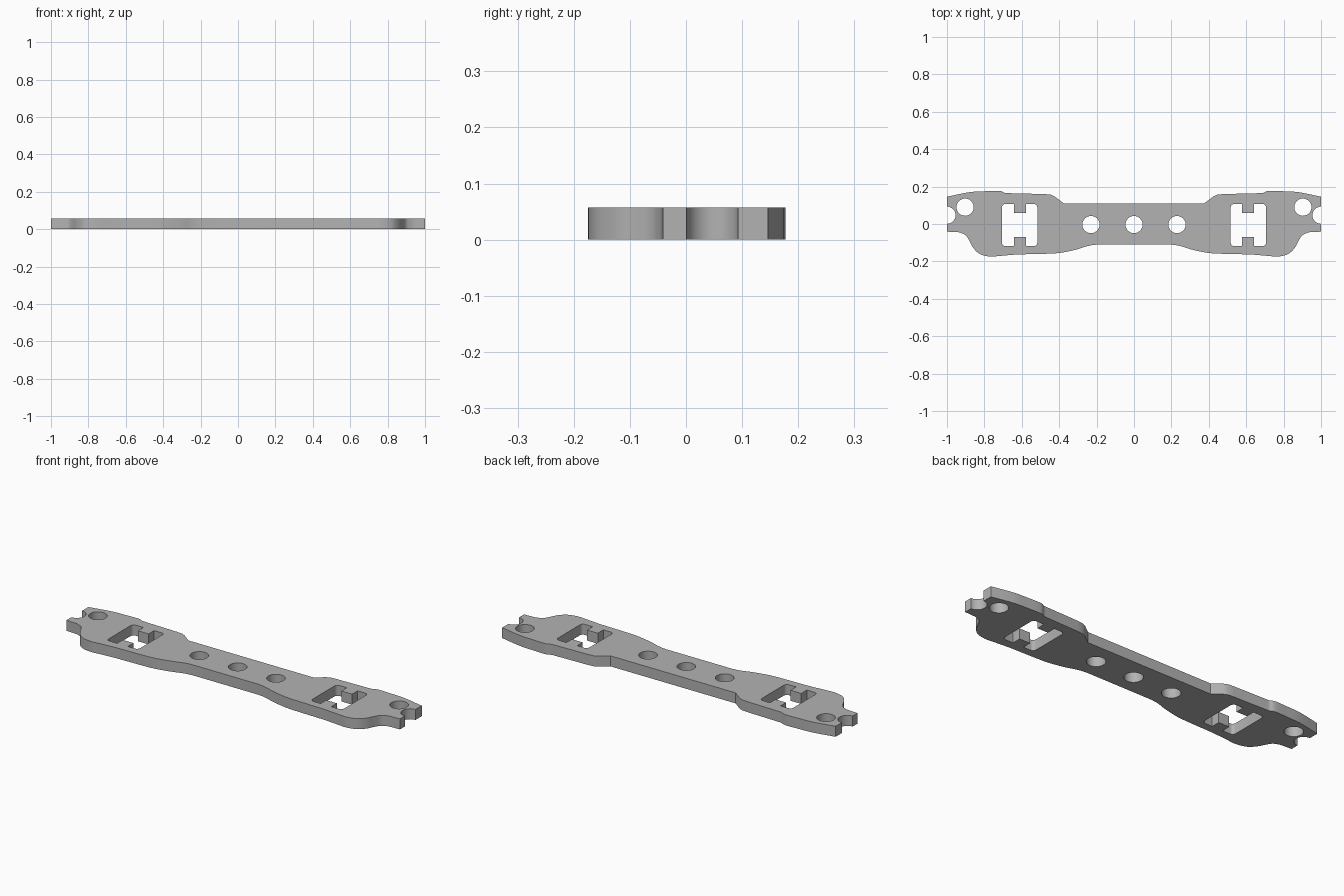
import bpy, bmesh, math
from mathutils import Vector

cube = bpy.data.objects.get("Cube")
if cube:
    bpy.data.objects.remove(cube, do_unlink=True)

THICK = 0.057
HOLE_R = 0.046


def arc(cx, cy, r, start, end, n):
    """Points along an arc, angles in degrees."""
    return [(cx + r * math.cos(math.radians(start + (end - start) * i / n)),
             cy + r * math.sin(math.radians(start + (end - start) * i / n)))
            for i in range(n + 1)]


def circle(cx, cy, r, n=32):
    return arc(cx, cy, r, 0, 360, n)[:-1]


def spline(pts, n=5):
    """Smooth curve passing through the points."""
    p = [Vector(q) for q in pts]
    p = [2 * p[0] - p[1]] + p + [2 * p[-1] - p[-2]]
    out = []
    for a, b, c, d in zip(p, p[1:], p[2:], p[3:]):
        for i in range(n):
            t = i / n
            out.append(tuple(0.5 * (2 * b + (c - a) * t + (2 * a - 5 * b + 4 * c - d) * t**2
                                    + (3 * b - a - 3 * c + d) * t**3)))
    return out + [tuple(p[-2])]


def mirror(pts):
    return [(-x, y) for x, y in reversed(pts)]


# Right half of the outline, from the top middle round to the bottom middle
top_edge = [(0.375, 0.11), (0.425, 0.148), (0.445, 0.157), (0.48, 0.16), (0.68, 0.15 + 0.015)]
shoulder = spline([(0.69, 0.166), (0.72, 0.177), (0.80, 0.175), (0.88, 0.17), (1.0, 0.146)])
end_notch = arc(1.0, 0.047, HOLE_R, 90, 270, 16)
end_tab = [(1.0, -0.041), (0.94, -0.044)]
belly = spline([(0.93, -0.046), (0.90, -0.06), (0.88, -0.09), (0.86, -0.127), (0.825, -0.16),
                (0.77, -0.174), (0.71, -0.17), (0.62, -0.163), (0.50, -0.16), (0.40, -0.155),
                (0.31, -0.137), (0.245, -0.117), (0.20, -0.11)])
half = top_edge + shoulder + end_notch + end_tab + belly
outline = half + mirror(half)

# Window with a locking tab at the top and bottom, rounded at its four corners
x0, x1, y0, y1, r = 0.517, 0.706, -0.118, 0.107, 0.018
t0, t1, low, high = 0.578, 0.642, -0.07, 0.06
window = (arc(x1 - r, y1 - r, r, 0, 90, 4) + [(t1, y1), (t1, high), (t0, high), (t0, y1)]
          + arc(x0 + r, y1 - r, r, 90, 180, 4) + arc(x0 + r, y0 + r, r, 180, 270, 4)
          + [(t0, y0), (t0, low), (t1, low), (t1, y0)] + arc(x1 - r, y0 + r, r, 270, 360, 4))

# Windows and round holes
holes = [window, mirror(window)]
holes += [circle(x, -0.003, HOLE_R) for x in (-0.23, 0, 0.23)]
holes += [circle(x, 0.09, HOLE_R) for x in (-0.903, 0.903)]

# Fill the flat profile and extrude it to a plate
bm = bmesh.new()
for loop in [outline] + holes:
    verts = [bm.verts.new((x, y, 0)) for x, y in loop]
    for a, b in zip(verts, verts[1:] + verts[:1]):
        bm.edges.new((a, b))
bmesh.ops.triangle_fill(bm, use_beauty=True, edges=bm.edges[:], normal=(0, 0, 1))
raised = bmesh.ops.extrude_face_region(bm, geom=bm.faces[:], use_keep_orig=True)
bmesh.ops.translate(bm, vec=(0, 0, THICK),
                    verts=[g for g in raised["geom"] if isinstance(g, bmesh.types.BMVert)])
bmesh.ops.recalc_face_normals(bm, faces=bm.faces[:])
mesh = bpy.data.meshes.new("mounting_plate")
bm.to_mesh(mesh)
bm.free()
plate = bpy.data.objects.new("mounting_plate", mesh)
bpy.context.collection.objects.link(plate)

# Plain grey material
grey = bpy.data.materials.new("plain_grey")
grey.use_nodes = True
colour = (0.45, 0.45, 0.45, 1)
grey.diffuse_color = colour
grey.node_tree.nodes["Principled BSDF"].inputs["Base Color"].default_value = colour
mesh.materials.append(grey)

# Smooth curved walls, crisp rims
bpy.ops.object.select_all(action='DESELECT')
plate.select_set(True)
bpy.context.view_layer.objects.active = plate
bpy.ops.object.shade_smooth_by_angle(angle=math.radians(30))
